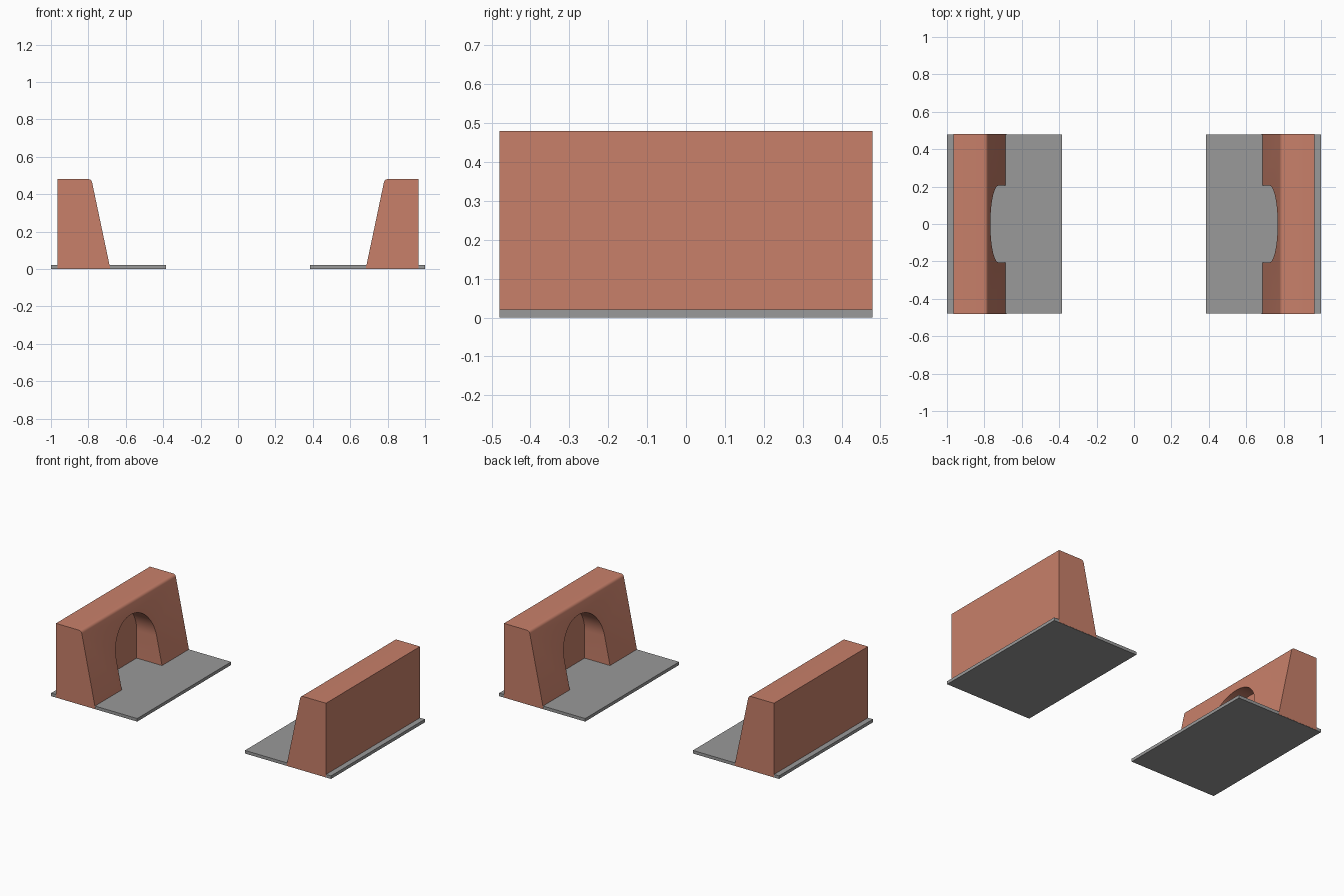
import bpy, bmesh
from math import sin, cos, pi, radians

cube = bpy.data.objects.get("Cube")
if cube:
    bpy.data.objects.remove(cube, do_unlink=True)


def material(name, rgb):
    mat = bpy.data.materials.new(name)
    mat.use_nodes = True
    mat.diffuse_color = (*rgb, 1)
    mat.node_tree.nodes["Principled BSDF"].inputs["Base Color"].default_value = (*rgb, 1)
    return mat


CLAY = material("terracotta", (0.58, 0.216, 0.144))
GREY = material("grey", (0.32, 0.32, 0.32))


def prism(name, outline, offset, mat):
    """Extrude a closed outline of 3D points along an offset."""
    bm = bmesh.new()
    face = bm.faces.new([bm.verts.new(p) for p in outline])
    new = bmesh.ops.extrude_face_region(bm, geom=[face])["geom"]
    bmesh.ops.translate(bm, vec=offset,
                        verts=[v for v in new if isinstance(v, bmesh.types.BMVert)])
    bmesh.ops.recalc_face_normals(bm, faces=bm.faces)
    mesh = bpy.data.meshes.new(name)
    bm.to_mesh(mesh)
    bm.free()
    mesh.materials.append(mat)
    obj = bpy.data.objects.new(name, mesh)
    bpy.context.collection.objects.link(obj)
    return obj


def arc(cx, cy, r, start, end, steps):
    for i in range(steps + 1):
        a = radians(start + (end - start) * i / steps)
        yield cx + r * cos(a), cy + r * sin(a)


def build_side(label, s):
    # Thin ground plate
    plate = [(0.385, 0), (1, 0), (1, 0.02), (0.385, 0.02)]
    prism(label + "_ground_plate", [(s * x, -0.479, z) for x, z in plate],
          (0, 0.958, 0), GREY)

    # Wall with sloped inner face and rounded top edge
    profile = [(0.683, 0.002), (0.965, 0.002), (0.965, 0.48)]
    profile += arc(0.80, 0.46, 0.02, 90, 168, 6)
    wall = prism(label + "_wall", [(s * x, -0.48, z) for x, z in profile],
                 (0, 0.96, 0), CLAY)

    # Arched niche cut into the sloped face
    arch = [(-0.205, -0.1), (0.205, -0.1)]
    arch += arc(0, 0.2, 0.205, 0, 180, 32)
    cutter = prism("niche_cutter", [(s * 0.6, y, z) for y, z in arch],
                   (s * 0.268, 0, 0), CLAY)
    cutter.hide_render = True
    cut = wall.modifiers.new("niche", "BOOLEAN")
    cut.object = cutter
    cut.operation = "DIFFERENCE"
    cut.solver = "EXACT"
    bpy.ops.object.select_all(action="DESELECT")
    bpy.context.view_layer.objects.active = wall
    wall.select_set(True)
    bpy.ops.object.modifier_apply(modifier=cut.name)
    bpy.data.objects.remove(cutter, do_unlink=True)
    bpy.ops.object.shade_smooth_by_angle(angle=radians(20))


build_side("left", 1)
build_side("right", -1)
